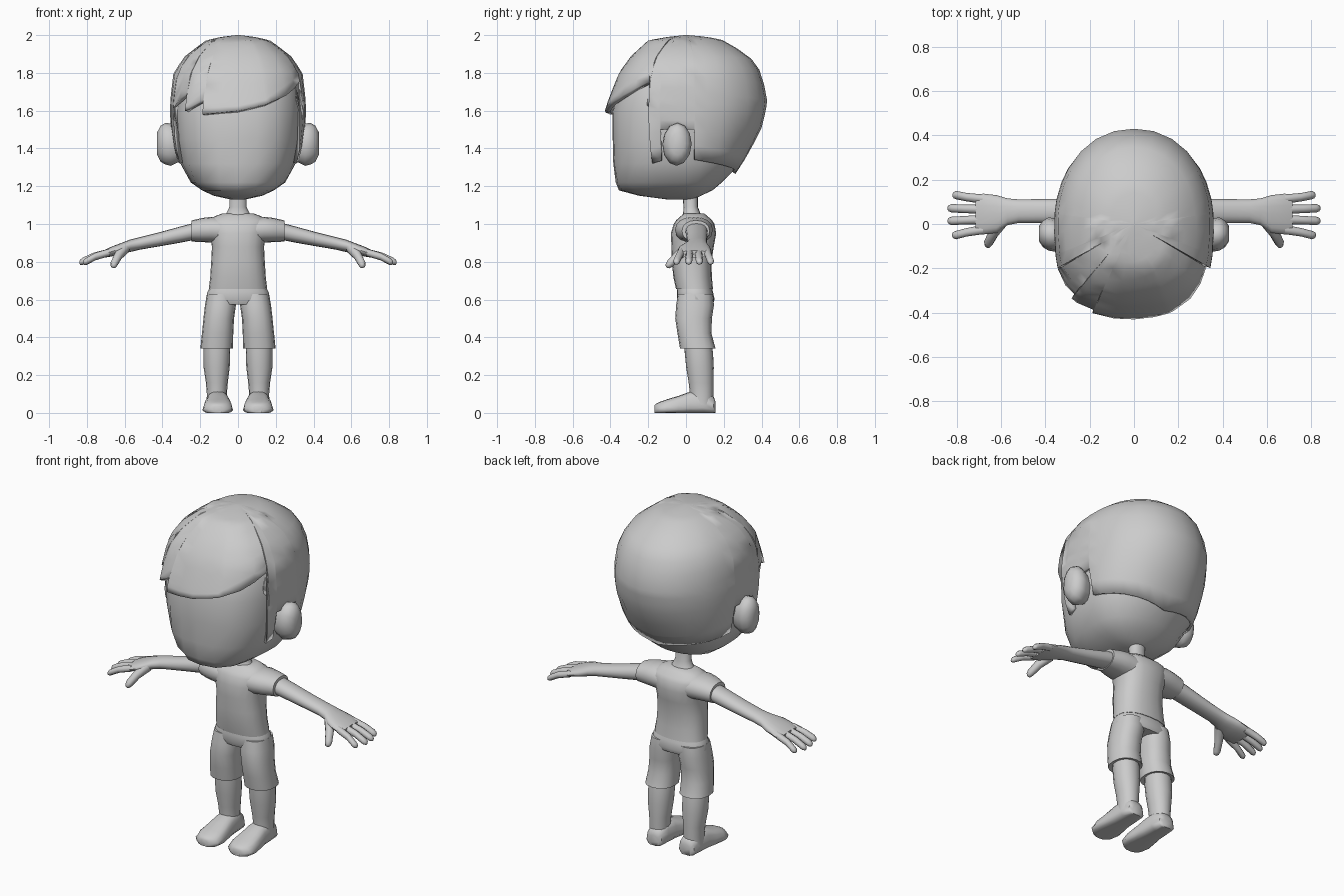
import bpy, bmesh, math
from mathutils import Vector

grey = bpy.data.materials.new("light_grey")
grey.diffuse_color = (0.6, 0.6, 0.6, 1)


def finish(name, bm, mirror=False, thick=0, angle=50):
    bmesh.ops.remove_doubles(bm, verts=bm.verts, dist=1e-4)
    bmesh.ops.recalc_face_normals(bm, faces=bm.faces)
    me = bpy.data.meshes.new(name)
    bm.to_mesh(me)
    bm.free()
    ob = bpy.data.objects.new(name, me)
    bpy.context.collection.objects.link(ob)
    me.materials.append(grey)
    bpy.ops.object.select_all(action='DESELECT')
    ob.select_set(True)
    bpy.context.view_layer.objects.active = ob
    bpy.ops.object.shade_smooth_by_angle(angle=math.radians(angle))
    if thick:
        m = ob.modifiers.new("thickness", 'SOLIDIFY')
        m.thickness, m.offset = thick, -1
    if mirror:
        m = ob.modifiers.new("other_side", 'MIRROR')
        m.use_mirror_merge = False
    return ob


def grid(bm, rows, closed_ends=True):
    """Join rings of points with quads."""
    vs = [[bm.verts.new(p) for p in r] for r in rows]
    n = len(vs[0])
    for a, b in zip(vs, vs[1:]):
        for i in range(n):
            j = (i + 1) % n
            bm.faces.new((a[i], a[j], b[j], b[i]))
    if closed_ends:
        bm.faces.new(vs[0])
        bm.faces.new(vs[-1])


def loft(name, axis, rings, sides=16, power=2.2, mirror=False):
    """Rings are (x, y, z, half_u, half_v) in planes across the axis."""
    if axis == 'Z':
        u, v = Vector((1, 0, 0)), Vector((0, 1, 0))
    elif axis == 'X':
        u, v = Vector((0, 1, 0)), Vector((0, 0, 1))
    elif axis == 'Y':
        u, v = Vector((1, 0, 0)), Vector((0, 0, 1))
    else:
        u = Vector(axis).orthogonal().normalized()
        v = Vector(axis).cross(u).normalized()
    rows = []
    for x, y, z, a, b in rings:
        row = []
        for i in range(sides):
            t = 2 * math.pi * i / sides
            c, s = math.cos(t), math.sin(t)
            row.append(Vector((x, y, z))
                       + u * a * math.copysign(abs(c) ** (2 / power), c)
                       + v * b * math.copysign(abs(s) ** (2 / power), s))
        rows.append(row)
    bm = bmesh.new()
    grid(bm, rows)
    return finish(name, bm, mirror)


def lerp_at(profile, k):
    i = min(int(k), len(profile) - 2)
    f = k - i
    return [p + (q - p) * f for p, q in zip(profile[i], profile[i + 1])]


def skull_point(row, deg):
    """Point on the head outline; angle 0 is the front, 90 is +x."""
    z, front, back, width = row
    s, c = math.sin(math.radians(deg)), math.cos(math.radians(deg))
    n, depth = (2.8, front) if c > 0 else (2.1, back)
    r = (abs(s / width) ** n + abs(c / depth) ** n) ** (-1 / n)
    return (r * s, -r * c, z)


# head: height, front depth, back depth, half width
head = [(1.13, .10, .04, .04), (1.15, .25, .08, .13), (1.178, .355, .14, .19),
        (1.22, .372, .19, .25), (1.32, .385, .29, .305), (1.45, .388, .36, .33),
        (1.6, .39, .39, .335), (1.75, .345, .375, .325), (1.85, .28, .31, .26),
        (1.94, .17, .2, .15)]
bm = bmesh.new()
grid(bm, [[skull_point(r, a) for a in range(0, 360, 15)] for r in head])
finish("head", bm)

# hair cap whose lower edge follows a hairline of (angle, height)
cap = [(2.0, .01, .01, .01), (1.99, .10, .12, .09), (1.972, .20, .20, .17),
       (1.89, .29, .335, .28), (1.80, .355, .40, .342), (1.66, .41, .43, .358),
       (1.60, .43, .423, .36), (1.51, .42, .40, .357), (1.37, .40, .33, .338),
       (1.255, .38, .255, .30)]
side = [(60, 1.32), (68, 1.335), (69, 1.5), (97, 1.5), (98, 1.34), (130, 1.31)]
fringe = [(-59.2, 1.61), (-40.5, 1.70), (-40, 1.60), (-25.5, 1.66), (-25, 1.58),
          (0, 1.60), (20, 1.635), (37, 1.68), (59.2, 1.755)]
line = sorted([(-180, 1.265)] + [(-a, z) for a, z in side] + fringe + side
              + [(180, 1.265)])


def hairline(a):
    for (a0, z0), (a1, z1) in zip(line, line[1:]):
        if a0 <= a <= a1:
            return z0 + (z1 - z0) * (a - a0) / (a1 - a0)


angles = sorted({a for a, _ in line[1:]} | {a for a in range(-168, 180, 12)
                if min(abs(a - b) for b, _ in line) > 3})


def level(z):
    """Position along the cap profile at a height."""
    for i in range(len(cap) - 1):
        if cap[i + 1][0] <= z:
            return i + (cap[i][0] - z) / (cap[i][0] - cap[i + 1][0])


STEPS = 14
rows = [[skull_point(lerp_at(cap, level(hairline(a)) * k / STEPS), a) for a in angles]
        for k in range(STEPS + 1)]
bm = bmesh.new()
grid(bm, rows, False)
bm.faces.new([v for v in bm.verts][:len(angles)])
finish("hair", bm, thick=.03)

# ears: tapered disc with a raised inner oval
loft("ear", 'X', [(.31, -.05, 1.42, .06, .09), (.355, -.05, 1.42, .075, .112),
                  (.385, -.045, 1.425, .075, .11), (.41, -.045, 1.425, .06, .095),
                  (.428, -.043, 1.425, .035, .06)], 12, 2, True)

# neck
loft("neck", 'Z', [(0, .03, 1.02, .085, .06), (0, .03, 1.06, .06, .045),
                   (0, .025, 1.09, .045, .038), (0, .02, 1.2, .048, .042)])

# shirt body and sleeves
loft("shirt", 'Z', [(0, .045, .655, .155, .098), (0, .035, .72, .147, .102),
                    (0, .03, .80, .142, .105), (0, .035, .88, .138, .112),
                    (0, .04, .95, .15, .12), (0, .043, 1.0, .165, .108),
                    (0, .043, 1.02, .155, .095), (0, .043, 1.042, .12, .07),
                    (0, .043, 1.055, .085, .055)], 20, 2.4)
loft("sleeve", 'X', [(.08, .042, .965, .10, .07), (.14, .042, .97, .10, .068),
                     (.19, .045, .968, .09, .064), (.245, .052, .963, .073, .056)],
     16, 2.2, True)

# arm running into the palm
loft("arm", 'X', [(.2, .055, .968, .06, .046), (.30, .057, .945, .057, .043),
                  (.42, .058, .918, .054, .037), (.52, .058, .897, .053, .033),
                  (.57, .055, .885, .06, .033), (.62, .045, .869, .085, .03),
                  (.68, .045, .851, .092, .025), (.715, .043, .84, .085, .019)],
     16, 2.2, True)

# four fingers and a thumb
for i, (y0, y1, tip) in enumerate([(.112, .13, .818), (.066, .071, .84),
                                   (.02, .014, .84), (-.025, -.05, .82)]):
    bend = (.69 + tip) / 2
    loft("finger_%d" % (i + 1), 'X',
         [(.68, y0, .85, .021, .02), (bend, (y0 + y1) / 2, .828, .019, .02),
          (tip - .018, y1, .803, .019, .019), (tip - .005, y1, .798, .014, .014),
          (tip, y1, .796, .006, .006)], 8, 2, True)
loft("thumb", (.06, -.1, -.09), [(.60, .005, .872, .03, .03), (.635, -.045, .83, .024, .024),
                                 (.656, -.085, .79, .021, .021), (.661, -.098, .777, .015, .015),
                                 (.663, -.102, .772, .006, .006)], 8, 2, True)

# shorts: hips and two legs
loft("shorts_hips", 'Z', [(0, .045, .67, .145, .09), (0, .047, .64, .162, .096),
                          (0, .052, .60, .17, .10), (0, .052, .575, .15, .09)], 20, 2.4)
loft("shorts_leg", 'Z', [(.113, .06, .345, .082, .085), (.113, .062, .342, .086, .094),
                         (.108, .045, .42, .083, .09), (.102, .04, .50, .081, .097),
                         (.093, .048, .57, .082, .1), (.088, .05, .63, .076, .093)],
     16, 2.3, True)

# lower legs
loft("leg", 'Z', [(.112, .083, .03, .055, .06), (.112, .083, .10, .053, .062),
                  (.112, .08, .16, .058, .066), (.113, .074, .24, .069, .073),
                  (.112, .068, .32, .071, .075), (.112, .06, .40, .068, .07)], 16, 2.1, True)

# feet, with flat soles
foot = [(.156, .03, .06), (.145, .052, .09), (.09, .062, .12), (.02, .066, .112),
        (-.04, .076, .09), (-.10, .082, .072), (-.14, .07, .058), (-.16, .046, .048),
        (-.168, .022, .038)]
ob = loft("foot", 'Y', [(.107, y, h / 2 - .004, w, h / 2 + .004) for y, w, h in foot],
          16, 2.5, True)
for v in ob.data.vertices:
    v.co.z = max(v.co.z, 0)
    # soles spread slightly wider than the instep
    v.co.x = .107 + (v.co.x - .107) * (1.06 if v.co.z < .03 else .92)
